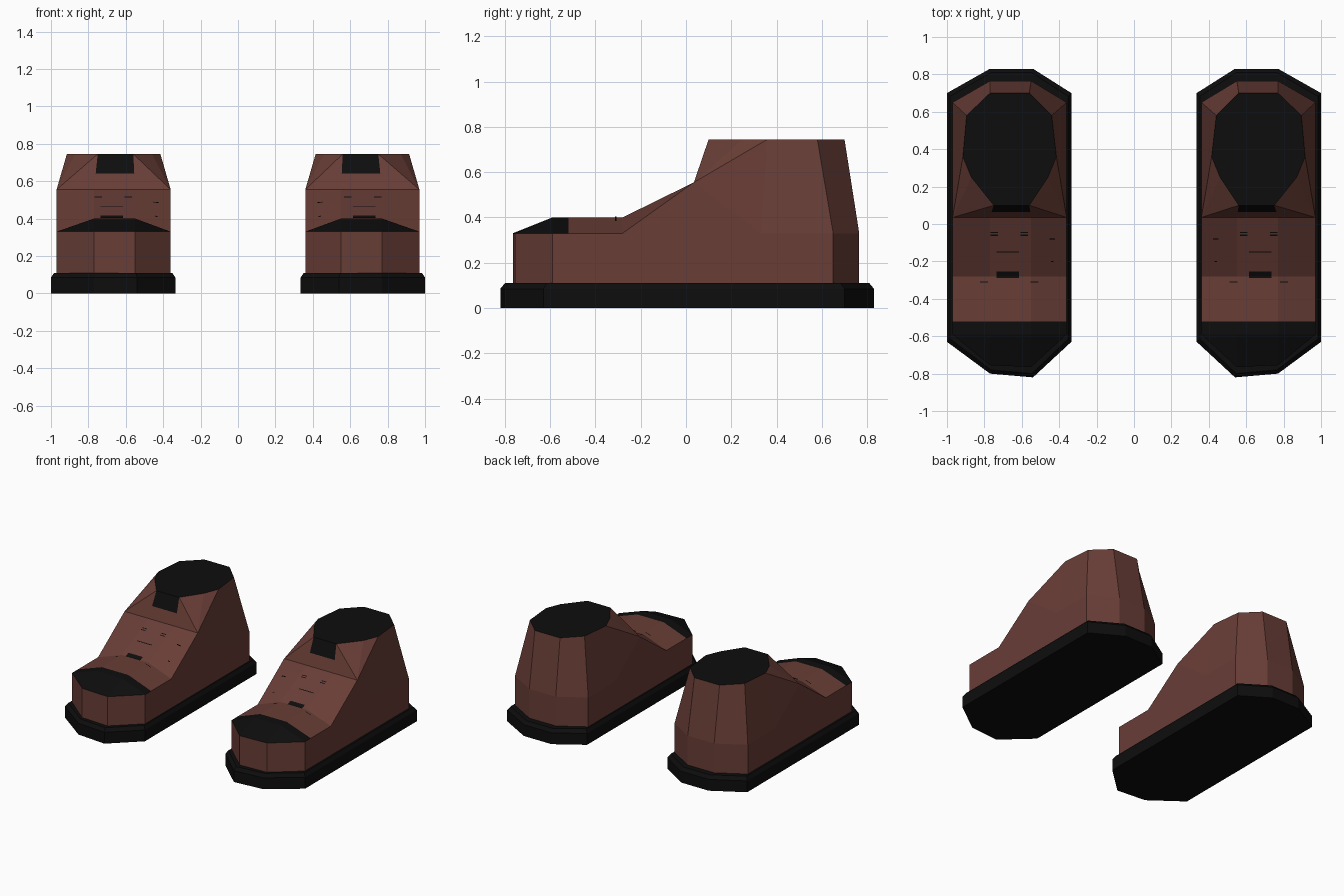
import bpy, bmesh

if "Cube" in bpy.data.objects:
    bpy.data.objects.remove(bpy.data.objects["Cube"])


def material(name, rgb):
    m = bpy.data.materials.new(name)
    m.diffuse_color = (*rgb, 1.0)
    m.use_nodes = True
    m.node_tree.nodes["Principled BSDF"].inputs["Base Color"].default_value = m.diffuse_color
    return m


brown = material("brown leather", (0.14, 0.047, 0.037))
black = material("black rubber", (0.004, 0.004, 0.004))


def finish(bm, name, mats, recalc=True):
    """Turn a bmesh into an object, mirrored across x = 0 to make the pair."""
    if recalc:
        bmesh.ops.recalc_face_normals(bm, faces=bm.faces)
    me = bpy.data.meshes.new(name)
    bm.to_mesh(me)
    bm.free()
    for m in mats:
        me.materials.append(m)
    ob = bpy.data.objects.new(name, me)
    bpy.context.collection.objects.link(ob)
    ob.modifiers.new("pair", 'MIRROR').use_mirror_merge = False
    return ob


def bridge(bm, low, high):
    n = len(low)
    return [bm.faces.new((low[i], low[(i + 1) % n], high[(i + 1) % n], high[i]))
            for i in range(n)]


# Sole: an eight-sided slab with a bevelled upper rim
CX = 0.667
outline = [(0.54, -0.82), (0.77, -0.80), (1.0, -0.63), (1.0, 0.70),
           (0.77, 0.83), (0.54, 0.83), (0.335, 0.70), (0.335, -0.63)]
bm = bmesh.new()
rings = []
for z, sx, sy in ((0, 1, 1), (0.085, 1, 1), (0.11, 0.95, 0.975)):
    rings.append([bm.verts.new((CX + (x - CX) * sx, y * sy, z)) for x, y in outline])
bridge(bm, rings[0], rings[1])
bridge(bm, rings[1], rings[2])
bm.faces.new(rings[0][::-1])
bm.faces.new(rings[2])
finish(bm, "shoe_sole", [black])

# Upper: side wall, toe cap, instep and ankle
bm = bmesh.new()
XI, XO, XA, XB = 0.36, 0.97, 0.55, 0.77
wall = [(XA, -0.765), (XB, -0.755), (XO, -0.59), (XO, -0.28), (XO, 0.33), (XO, 0.65),
        (XB, 0.765), (XA, 0.765), (XI, 0.65), (XI, 0.33), (XI, -0.28), (XI, -0.59)]
low = [bm.verts.new((x, y, 0.10)) for x, y in wall]
mid = [bm.verts.new((x, y, 0.33)) for x, y in wall]
bridge(bm, low, mid)
f1, f2, o1, o2, o3, o4, b2, b1, i4, i3, i2, i1 = mid

toe1, toe2, deck1, deck2 = [bm.verts.new((x, y, 0.40))
                            for y in (-0.59, -0.28) for x in (XA, XB)]
ci, c1, c2, co = [bm.verts.new((x, 0.035, 0.555)) for x in (XI, XA, XB, XO)]
ankle = [bm.verts.new((x, y, 0.745)) for x, y in (
    (0.56, 0.10), (0.75, 0.10), (0.87, 0.25), (0.915, 0.36), (0.895, 0.58),
    (0.77, 0.70), (0.56, 0.70), (0.44, 0.58), (0.415, 0.36), (0.46, 0.25))]
a = ankle

top_faces = [bm.faces.new(f) for f in (
    (f1, f2, toe2, toe1), (f2, o1, toe2), (f1, toe1, i1),
    (toe1, toe2, deck2, deck1), (toe2, o1, o2, deck2), (i1, toe1, deck1, i2))]
tongue = bm.faces.new((c1, c2, a[1], a[0]))
for f in (
        (deck1, deck2, c2, c1), (deck2, o2, co, c2), (i2, deck1, c1, ci),
        (co, o2, o3), (ci, i3, i2),
        (c2, co, a[1]), (co, a[2], a[1]), (c1, a[0], ci), (ci, a[0], a[9]),
        (co, a[3], a[2]), (co, o3, a[3]), (o3, o4, a[4], a[3]),
        (ci, a[9], a[8]), (ci, a[8], i3), (i3, a[8], a[7], i4),
        (o4, b2, a[5], a[4]), (b2, b1, a[6], a[5]), (b1, i4, a[7], a[6])):
    bm.faces.new(f)
bm.faces.new(ankle)
bmesh.ops.recalc_face_normals(bm, faces=bm.faces)


def cut(faces, co, no):
    geom = list(faces) + list({e for f in faces for e in f.edges})
    geom += list({v for f in faces for v in f.verts})
    bmesh.ops.bisect_plane(bm, geom=geom, plane_co=co, plane_no=no)


# Cut in the toe cap edge and the tongue, then colour by position
cut(top_faces, (0, -0.52, 0), (0, 1, 0))
cut([tongue], (0, 0, 0.64), (0, 0, 1))
for f in bm.faces:
    c = f.calc_center_median()
    toe_cap = c.y < -0.52 and c.z > 0.331
    opening = c.z > 0.74
    tongue_top = c.z > 0.66 and c.y < 0.12 and abs(c.x - 0.655) < 0.03
    f.material_index = int(toe_cap or opening or tongue_top)
finish(bm, "shoe_upper", [brown, black], recalc=False)


# Lace marks: thin plates lying on the instep
def deck_height(x, y):
    s = max(0.0, y + 0.28)
    centre, edge = 0.40 + s * 0.484, 0.33 + s * 0.714
    t = min(1.0, (x - XI) / (XA - XI), (XO - x) / (XO - XB))
    return edge + (centre - edge) * t


bm = bmesh.new()
marks = [(0.675, -0.284, 0.12, 0.012), (0.675, -0.266, 0.12, 0.024),
         (0.675, -0.15, 0.12, 0.006)]
for dx, y, w in ((0.08, -0.045, 0.04), (0.08, -0.06, 0.04),
                 (0.135, -0.31, 0.045), (0.23, -0.08, 0.03), (0.23, -0.20, 0.015)):
    marks += [(CX + s * dx, y, w, 0.006) for s in (-1, 1)]
for x, y, w, d in marks:
    bm.faces.new([bm.verts.new((px, py, deck_height(px, py) + 0.004))
                  for px, py in ((x - w / 2, y - d / 2), (x + w / 2, y - d / 2),
                                 (x + w / 2, y + d / 2), (x - w / 2, y + d / 2))])
finish(bm, "lace_marks", [black], recalc=False)
